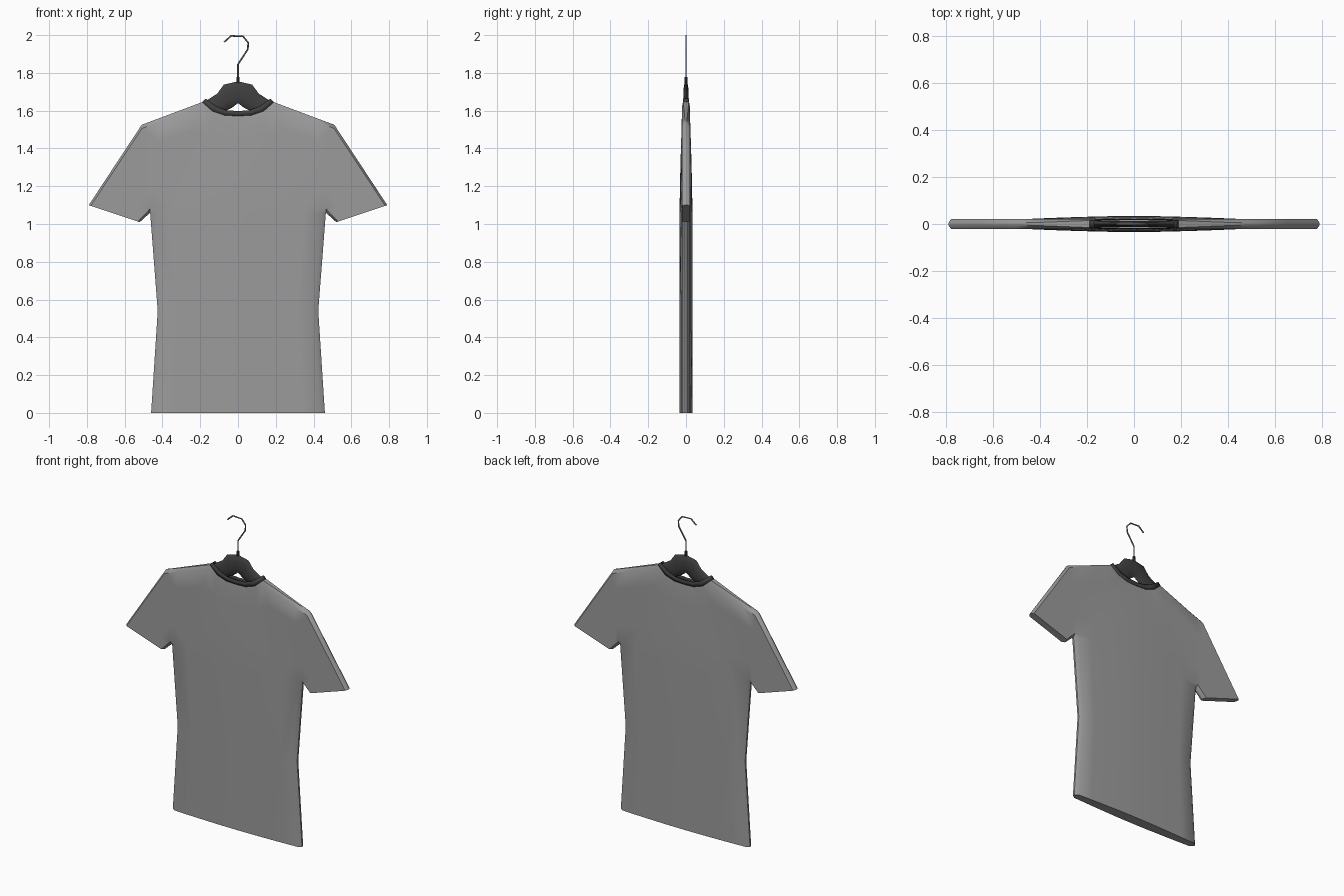
import bpy, bmesh, math

if "Cube" in bpy.data.objects:
    bpy.data.objects.remove(bpy.data.objects["Cube"])


def material(name, v):
    m = bpy.data.materials.new(name)
    m.diffuse_color = (v, v, v, 1)
    m.use_nodes = True
    m.node_tree.nodes["Principled BSDF"].inputs["Base Color"].default_value = m.diffuse_color
    return m


CLOTH = material("grey cloth", 0.33)
DARK = material("dark charcoal", 0.05)
METAL = material("hook metal", 0.2)


def finish(bm, name, mat, angle=40):
    bmesh.ops.remove_doubles(bm, verts=bm.verts, dist=0.0005)
    bmesh.ops.recalc_face_normals(bm, faces=bm.faces)
    me = bpy.data.meshes.new(name)
    bm.to_mesh(me)
    bm.free()
    me.materials.append(mat)
    ob = bpy.data.objects.new(name, me)
    bpy.context.collection.objects.link(ob)
    bpy.ops.object.select_all(action='DESELECT')
    ob.select_set(True)
    bpy.context.view_layer.objects.active = ob
    bpy.ops.object.shade_smooth_by_angle(angle=math.radians(angle))
    return ob


def lerp(a, b, t):
    return a + (b - a) * t


# Shirt: rows of (x, half depth, z), mirrored left/right and front/back
FR = [0, 0.25, 0.5, 0.75, 0.95, 1]
DEPTH = [0.034, 0.033, 0.030, 0.026, 0.022, 0.006]
NECK = [(0, 1.572), (0.07, 1.575), (0.135, 1.597), (0.19, 1.645)]
TOP = NECK + [(0.42, 1.559), (0.51, 1.525)]
TOP_D = [0.019, 0.019, 0.019, 0.015, 0.006, 0.006]
VS = [0, 0.04, 0.25, 0.5, 0.75, 0.96, 1]


def torso_row(z, w):
    return [(f * w, d, z) for f, d in zip(FR, DEPTH)]


torso = [torso_row(0, 0.46), torso_row(0.54, 0.425), torso_row(1.06, 0.465)]

yoke = []
for v in VS:
    row = []
    for i, (x, d, z) in enumerate(torso[-1]):
        inner = 0.022 if i >= 4 else lerp(d, 0.021, v ** 1.5)
        dd = d if v == 0 else TOP_D[i] if v == 1 else inner
        row.append((lerp(x, TOP[i][0], v), dd, lerp(z, TOP[i][1], v)))
    yoke.append(row)

# Sleeve continues from the armhole column to the cuff
sleeve = []
for v, r in zip(VS, yoke):
    x, d, z = r[-1]
    cx, cz = lerp(0.52, 0.79, v), lerp(1.01, 1.10, v)
    sleeve.append([(lerp(x, cx, t), d, lerp(z, cz, t)) for t in (0, 0.5, 1)])

bm = bmesh.new()
for side in (-1, 1):
    for grid in (torso, yoke, sleeve):
        pts = [[bm.verts.new((side * x, -d, z)) for x, d, z in r] for r in grid]
        for a, b in zip(pts, pts[1:]):
            for i in range(len(a) - 1):
                bm.faces.new((a[i], a[i + 1], b[i + 1], b[i]))
bmesh.ops.remove_doubles(bm, verts=bm.verts, dist=0.0005)
rim = [e for e in bm.edges if e.is_boundary]
back = {v: bm.verts.new((v.co.x, -v.co.y, v.co.z)) for v in list(bm.verts)}
for f in list(bm.faces):
    bm.faces.new([back[v] for v in reversed(f.verts)])
for e in rim:
    a, b = e.verts
    # Leave the neck open, close the hem, cuffs and side edges
    if min(a.co.z, b.co.z) > 1.56 and max(abs(a.co.x), abs(b.co.x)) < 0.2:
        continue
    bm.faces.new((a, b, back[b], back[a]))
finish(bm, "shirt", CLOTH)

# Collar band: a closed loop round the neck opening
UPPER = [(0, 1.598), (0.06, 1.602), (0.115, 1.622), (0.172, 1.664)]


def neck_loop(curve, depth):
    half = [(x, -d, z) for (x, z), d in zip(curve, depth)]
    front = [(-x, y, z) for x, y, z in reversed(half)] + half[1:]
    return front + [(x, -y, z) for x, y, z in reversed(front)]


bm = bmesh.new()
loops = [neck_loop(NECK, [0.022, 0.022, 0.021, 0.016]),
         neck_loop(UPPER, [0.020, 0.020, 0.019, 0.015])]
lo, up = [[bm.verts.new(p) for p in l] for l in loops]
for i in range(len(lo)):
    j = (i + 1) % len(lo)
    bm.faces.new((lo[i], lo[j], up[j], up[i]))
collar = finish(bm, "collar", DARK)
mod = collar.modifiers.new("thickness", 'SOLIDIFY')
mod.thickness = 0.004

# Hanger bar: oval sections between a top and a bottom outline
HALF = [((0, 1.755), (0, 1.64)), ((0.075, 1.738), (0.03, 1.617)),
        ((0.11, 1.69), (0.07, 1.596)), ((0.16, 1.658), (0.14, 1.572)),
        ((0.21, 1.612), (0.21, 1.55)), ((0.42, 1.53), (0.42, 1.49))]
sections = [((-a[0], a[1]), (-b[0], b[1])) for a, b in reversed(HALF)] + HALF[1:]
bm = bmesh.new()
rings = []
for t, b in sections:
    ring = []
    for k in range(10):
        ang = 2 * math.pi * k / 10
        s = 0.5 + 0.5 * math.cos(ang)
        ring.append(bm.verts.new((lerp(b[0], t[0], s), 0.014 * math.sin(ang),
                                  lerp(b[1], t[1], s))))
    rings.append(ring)
for a, b in zip(rings, rings[1:]):
    for k in range(10):
        n = (k + 1) % 10
        bm.faces.new((a[k], a[n], b[n], b[k]))
bm.faces.new(rings[0])
bm.faces.new(rings[-1])
finish(bm, "hanger_bar", DARK)

# Ferrule at the foot of the hook
bpy.ops.mesh.primitive_cylinder_add(vertices=8, radius=0.008, depth=0.04,
                                    location=(0, 0, 1.758))
ferrule = bpy.context.object
ferrule.name = "hook_ferrule"
ferrule.data.materials.append(DARK)

# Wire hook
PATH = [(0, 1.75), (0, 1.845), (0.052, 1.925), (0.054, 1.96), (0.027, 1.993),
        (-0.036, 1.996), (-0.073, 1.964)]
cu = bpy.data.curves.new("hanger_hook", 'CURVE')
cu.dimensions = '3D'
cu.bevel_depth = 0.0045
cu.bevel_resolution = 1
cu.use_fill_caps = True
sp = cu.splines.new('POLY')
sp.points.add(len(PATH) - 1)
for p, (x, z) in zip(sp.points, PATH):
    p.co = (x, 0, z, 1)
cu.materials.append(METAL)
bpy.context.collection.objects.link(bpy.data.objects.new("hanger_hook", cu))
